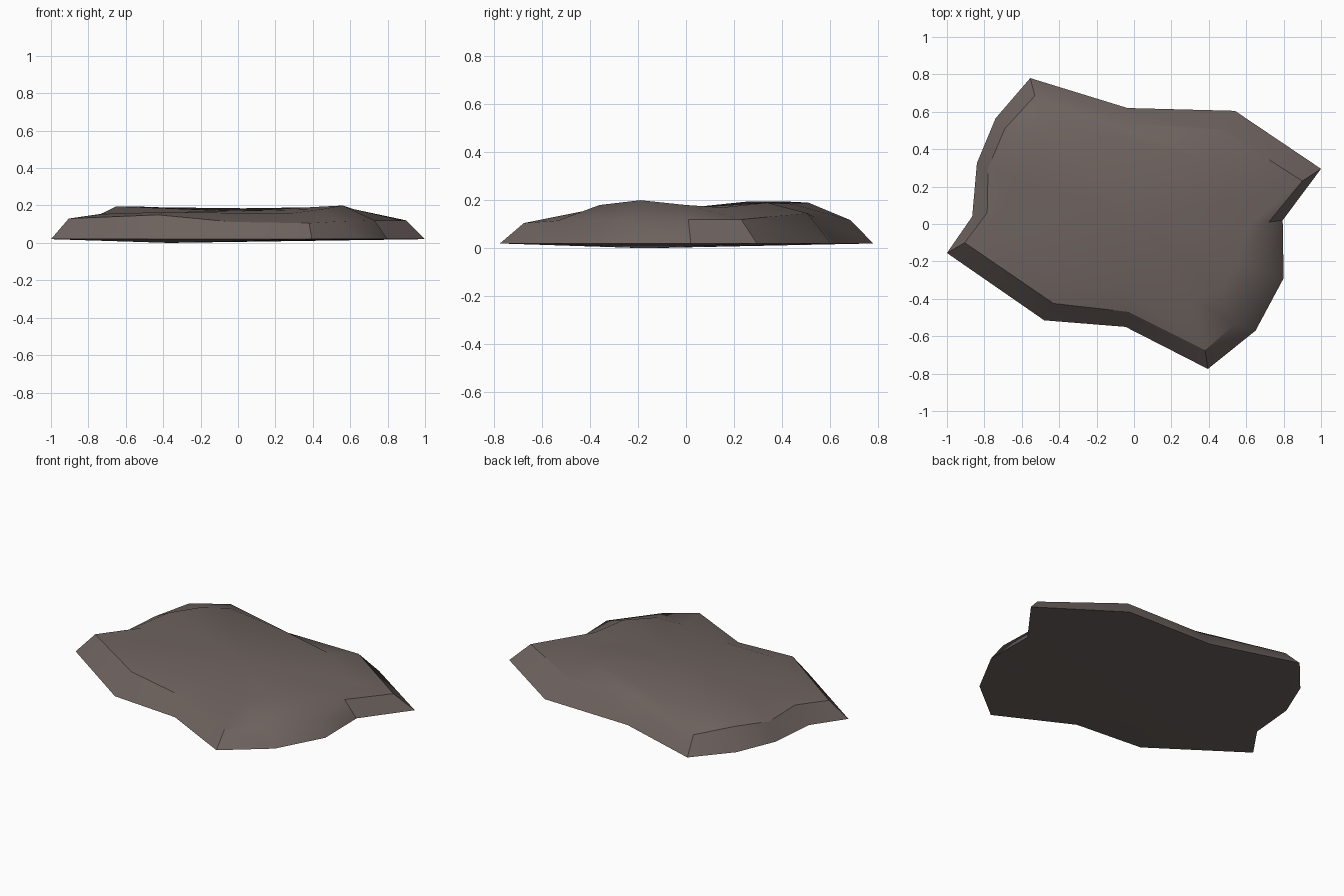
import bpy, bmesh, math

if "Cube" in bpy.data.objects:
    bpy.data.objects.remove(bpy.data.objects["Cube"])

# Outlines, counted clockwise from the back-left tip
BASE = [(-.555, .78), (-.035, .62), (.54, .605), (1, .295), (.795, .02), (.80, -.29), (.65, -.57),
        (.395, -.775), (-.045, -.55), (-.48, -.515), (-1, -.155), (-.865, .04), (-.84, .325), (-.74, .565)]
RIM = [(-.53, .685, .117), (-.04, .535, .13), (.47, .505, .146), (.90, .23, .12), (.72, .01, .12),
       (.73, -.27, .12), (.54, -.535, .115), (.38, -.675, .105), (-.03, -.47, .112), (-.43, -.425, .15),
       (-.905, -.10, .13), (-.785, .06, .13), (-.78, .30, .12), (-.69, .51, .145)]
PLATEAU = [(-.41, .51, .19), (.03, .44, .185), (.38, .34, .19), (.66, .15, .17), (.62, 0, .18),
           (.56, -.19, .2), (.45, -.36, .18), (.30, -.40, .16), (-.03, -.34, .16), (-.38, -.33, .165),
           (-.72, -.08, .155), (-.70, .07, .16), (-.65, .26, .195), (-.55, .41, .195)]

bm = bmesh.new()
rings = [[bm.verts.new(p) for p in ring]
         for ring in ([(x, y, .02) for x, y in BASE], RIM, PLATEAU)]
n = len(BASE)

# Bevelled sides and sloping shoulder
for low, high in zip(rings, rings[1:]):
    for i in range(n):
        j = (i + 1) % n
        bm.faces.new((low[i], low[j], high[j], high[i]))

# Dished top and shallow pointed underside
for ring, tip in ((rings[2], (0, .02, .17)), (rings[0], (-.37, -.17, 0))):
    c = bm.verts.new(tip)
    for i in range(n):
        bm.faces.new((ring[i], ring[(i + 1) % n], c))
bmesh.ops.recalc_face_normals(bm, faces=bm.faces)

mesh = bpy.data.meshes.new("rock_slab")
bm.to_mesh(mesh)
bm.free()
slab = bpy.data.objects.new("rock_slab", mesh)
bpy.context.collection.objects.link(slab)

# Warm grey-brown stone
stone = bpy.data.materials.new("grey_brown_stone")
stone.diffuse_color = (.155, .125, .115, 1)
stone.use_nodes = True
stone.node_tree.nodes["Principled BSDF"].inputs["Base Color"].default_value = stone.diffuse_color
mesh.materials.append(stone)

bpy.context.view_layer.objects.active = slab
slab.select_set(True)
bpy.ops.object.shade_smooth_by_angle(angle=math.radians(30))
